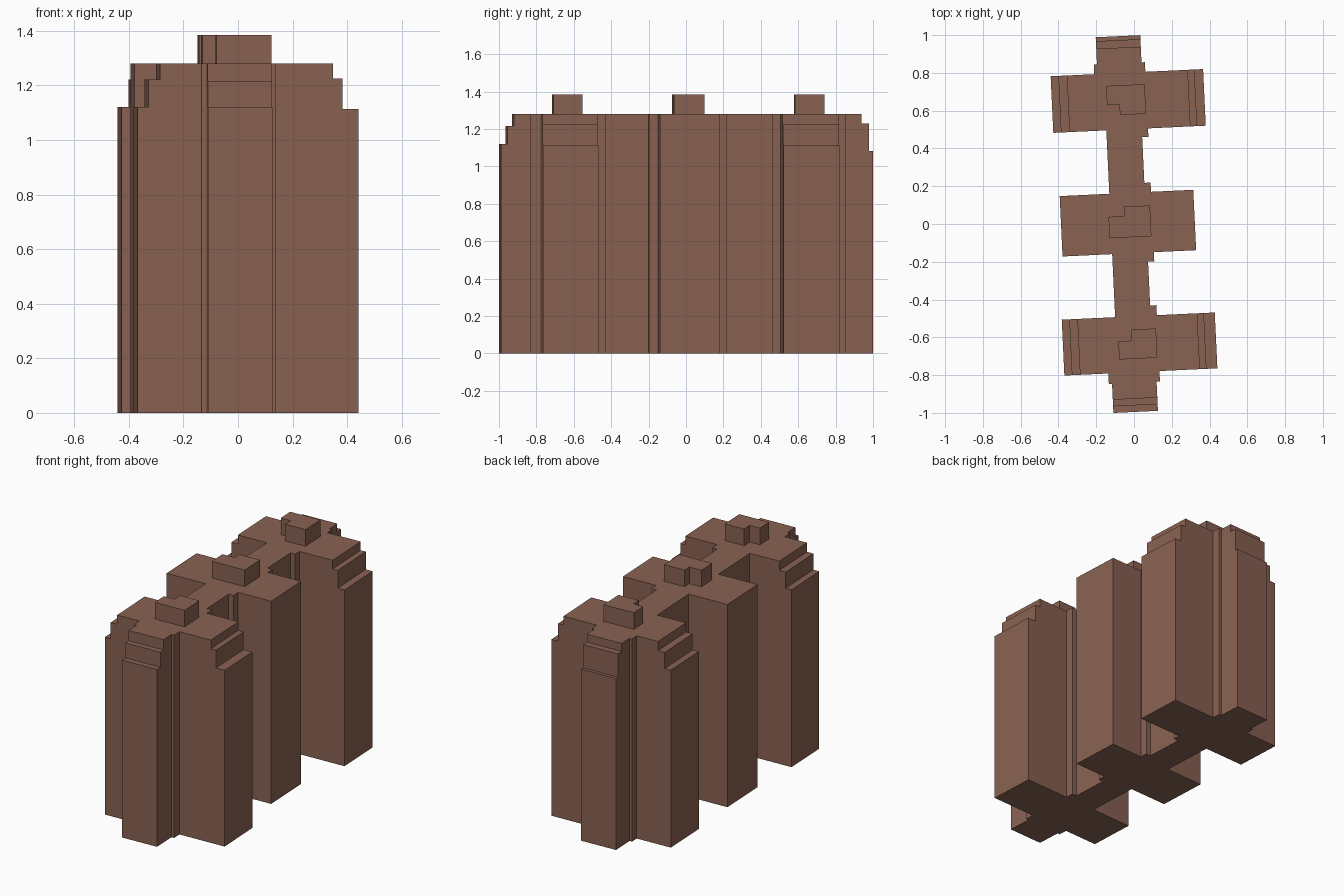
import bpy, bmesh, math

if "Cube" in bpy.data.objects:
    bpy.data.objects.remove(bpy.data.objects["Cube"])

TURN = math.radians(2.7)   # the whole plan is turned slightly
ROOF, CAP = 1.28, 1.385

mat = bpy.data.materials.new("brown_facade")
mat.diffuse_color = (0.25, 0.122, 0.085, 1)
mat.use_nodes = True
mat.node_tree.nodes["Principled BSDF"].inputs["Base Color"].default_value = mat.diffuse_color


def prism(name, outline, z0, z1):
    """Extrude a flat outline between two heights."""
    bm = bmesh.new()
    base = bm.faces.new([bm.verts.new((u, v, z0)) for u, v in outline])
    top = bmesh.ops.extrude_face_region(bm, geom=[base])["geom"]
    for e in top:
        if isinstance(e, bmesh.types.BMVert):
            e.co.z = z1
    bmesh.ops.recalc_face_normals(bm, faces=bm.faces[:])
    me = bpy.data.meshes.new(name)
    bm.to_mesh(me)
    bm.free()
    me.materials.append(mat)
    ob = bpy.data.objects.new(name, me)
    ob.rotation_euler.z = TURN
    bpy.context.collection.objects.link(ob)
    return ob


def rect(u0, u1, v0, v1):
    return [(u0, v0), (u1, v0), (u1, v1), (u0, v1)]


# Main block: spine with three cross wings and two end arms
right = [(.08, -.994), (.08, -.84), (.098, -.84), (.098, -.784),
         (.405, -.784), (.405, -.488), (.098, -.488), (.098, -.435),
         (.065, -.435), (.065, -.203), (.098, -.203), (.098, -.154),
         (.322, -.154), (.322, .166), (.098, .166), (.098, .215),
         (.065, .215), (.065, .457), (.098, .457), (.098, .502),
         (.404, .502), (.404, .802), (.098, .802), (.098, .853),
         (.08, .853), (.08, .997)]
left = [(-.156, .997), (-.156, .853), (-.173, .853), (-.173, .802),
        (-.404, .802), (-.404, .502), (-.123, .502), (-.123, .166),
        (-.386, .166), (-.386, -.154), (-.123, -.154), (-.123, -.488),
        (-.406, -.488), (-.406, -.784), (-.173, -.784), (-.173, -.84),
        (-.156, -.84), (-.156, -.994)]
building = prism("building_block", right + left, 0, ROOF)

# Terraces: (cut area, height) pairs stepping down at wing and arm ends
terraces = []
for v0, v1, uin, uout in ((.45, .85, .323, .358), (-.83, -.44, .312, .347)):
    terraces += [(rect(uin, .6, v0, v1), 1.225), (rect(uout, .6, v0, v1), 1.113)]
for v0, v1, uin, uout in ((.45, .85, -.318, -.363), (-.83, -.44, -.323, -.366)):
    terraces += [(rect(-.6, uin, v0, v1), 1.222), (rect(-.6, uout, v0, v1), 1.12)]
terraces += [(rect(-.3, .3, .936, 1.2), 1.23), (rect(-.3, .3, .976, 1.2), 1.083),
             (rect(-.3, .3, -1.2, -.924), 1.215), (rect(-.3, .3, -1.2, -.959), 1.12)]

bpy.context.view_layer.objects.active = building
for area, z in terraces:
    cutter = prism("terrace_cutter", area, z, 1.6)
    cutter.hide_render = True
    mod = building.modifiers.new("terrace", 'BOOLEAN')
    mod.operation, mod.solver, mod.object = 'DIFFERENCE', 'EXACT', cutter
    bpy.ops.object.modifier_apply(modifier=mod.name)
    bpy.data.objects.remove(cutter)

# L-shaped roof houses, one over each wing
prism("roof_house_back", [(-.113, .637), (-.047, .637), (-.047, .58),
                          (.091, .58), (.091, .737), (-.113, .737)], 1.25, CAP)
prism("roof_house_middle", [(-.133, -.069), (.089, -.069), (.089, .094),
                            (-.05, .094), (-.05, .044), (-.133, .044)], 1.25, CAP)
prism("roof_house_front", [(-.112, -.713), (.09, -.713), (.09, -.558),
                           (-.041, -.558), (-.041, -.616), (-.112, -.616)], 1.25, CAP)
